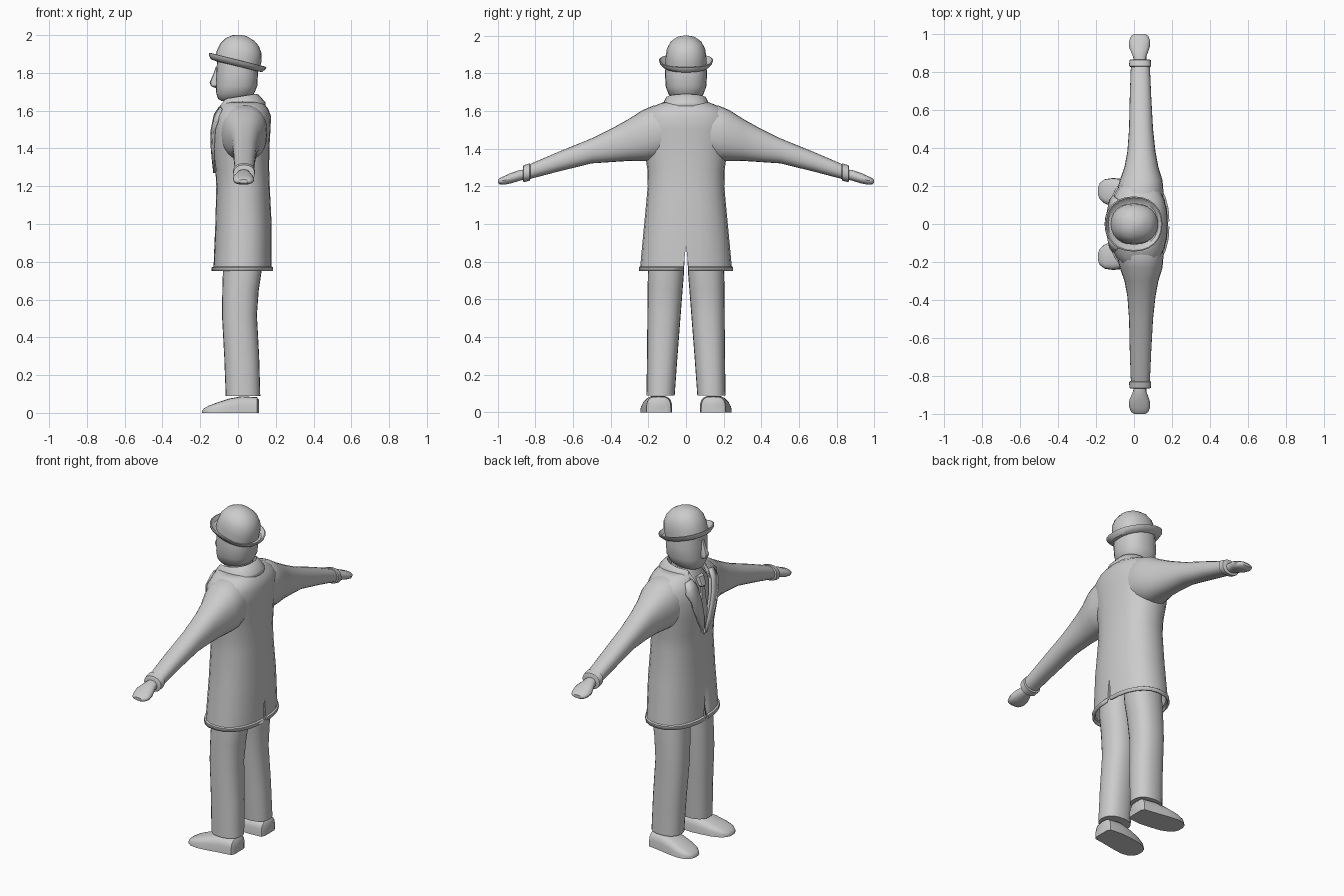
import bpy, bmesh
from math import pi, sin, cos, radians
from mathutils import Matrix, Vector
from mathutils.bvhtree import BVHTree

if "Cube" in bpy.data.objects:
    bpy.data.objects.remove(bpy.data.objects["Cube"])

grey = bpy.data.materials.new("plain grey")
grey.use_nodes = True
tone = (0.6, 0.6, 0.6, 1)
grey.diffuse_color = tone
grey.node_tree.nodes["Principled BSDF"].inputs["Base Color"].default_value = tone


def finish(name, bm, angle=40):
    bmesh.ops.recalc_face_normals(bm, faces=bm.faces)
    mesh = bpy.data.meshes.new(name)
    bm.to_mesh(mesh)
    bm.free()
    obj = bpy.data.objects.new(name, mesh)
    bpy.context.collection.objects.link(obj)
    mesh.materials.append(grey)
    bpy.ops.object.select_all(action="DESELECT")
    obj.select_set(True)
    bpy.context.view_layer.objects.active = obj
    bpy.ops.object.shade_smooth_by_angle(angle=radians(angle))
    return obj


def power(v, e):
    return (1 if v >= 0 else -1) * abs(v) ** (2 / e)


def loft(name, axis, rings, side=1, e=2.3, n=24, caps=True, flat=False, angle=40, move=None):
    """Skin rings given as position on the axis, then low and high on the other two axes."""
    bm = bmesh.new()
    loops = []
    for t, a0, a1, b0, b1 in rings:
        loop = []
        for i in range(n):
            q = 2 * pi * i / n
            a = (a0 + a1) / 2 + (a1 - a0) / 2 * power(cos(q), e)
            b = (b0 + b1) / 2 + (b1 - b0) / 2 * power(sin(q), e)
            if flat:
                b = b0 + (b1 - b0) * max(0, power(sin(q), e))
            p = {"x": (t, a, b), "y": (a, t, b), "z": (a, b, t)}[axis]
            p = Vector((p[0], p[1] * side, p[2]))
            loop.append(bm.verts.new(move @ p if move else p))
        loops.append(loop)
    for low, high in zip(loops, loops[1:]):
        for i in range(n):
            j = (i + 1) % n
            bm.faces.new((low[i], low[j], high[j], high[i]))
    if caps:
        bm.faces.new(loops[0])
        bm.faces.new(loops[-1])
    return finish(name, bm, angle)


def even(rings):
    """Rings given with one half width, symmetric about y = 0."""
    return [(t, a, b, -w, w) for t, a, b, w in rings]


def wedge(name, points, x0, x1):
    """Cutter: a (y, z) outline pushed along x."""
    bm = bmesh.new()
    face = bm.faces.new([bm.verts.new((x0, y, z)) for y, z in points])
    moved = bmesh.ops.extrude_face_region(bm, geom=[face])["geom"]
    bmesh.ops.translate(bm, vec=(x1 - x0, 0, 0), verts=[v for v in moved if isinstance(v, bmesh.types.BMVert)])
    obj = finish(name, bm)
    obj.hide_render = True
    obj.hide_set(True)
    return obj


def cut(obj, cutter):
    mod = obj.modifiers.new("cut", "BOOLEAN")
    mod.operation = "DIFFERENCE"
    mod.solver = "EXACT"
    mod.object = cutter


def thicken(obj, amount, offset=-1):
    mod = obj.modifiers.new("thickness", "SOLIDIFY")
    mod.thickness = amount
    mod.offset = offset


# Coat body with hem, vents and neck opening
coat = loft("coat", "z", even([
    (.75, -.14, .185, .25), (.77, -.14, .187, .25), (.775, -.13, .178, .243),
    (1, -.12, .178, .222), (1.2, -.115, .168, .203), (1.29, -.12, .165, .205),
    (1.4, -.135, .166, .222), (1.5, -.135, .172, .235), (1.57, -.125, .175, .235),
    (1.61, -.105, .16, .2), (1.635, -.09, .14, .15), (1.65, -.08, .125, .11)]), caps=False)
front = BVHTree.FromObject(coat, bpy.context.evaluated_depsgraph_get())
thicken(coat, .012)
vent = wedge("vent_cutter", [(-.02, .7), (.02, .7), (0, .89)], -.4, .4)
neckline = wedge("neckline_cutter", [(0, 1.28), (.085, 1.7), (-.085, 1.7)], -.4, -.03)
cut(coat, vent)
cut(coat, neckline)

# Shirt and tie behind the neckline
loft("shirt", "z", even([
    (1.2, -.09, .1, .15), (1.4, -.115, .1, .17), (1.55, -.11, .1, .15),
    (1.61, -.085, .09, .1), (1.66, -.07, .08, .07)]))
loft("tie", "z", even([
    (1.28, -.125, -.09, .03), (1.4, -.13, -.1, .035), (1.55, -.12, -.09, .018),
    (1.56, -.128, -.08, .026), (1.61, -.11, -.06, .03)]), n=8)

# Folded collar, lower at the front
tilt = Matrix.Translation((.01, 0, 1.63)) @ Matrix.Rotation(radians(-9), 4, "Y")
collar = loft("collar", "z", even([
    (-.03, -.138, .135, .135), (-.005, -.135, .135, .128), (.04, -.1, .105, .107),
    (.045, -.09, .095, .097), (-.03, -.08, .09, .085)]), caps=False, move=tilt)
thicken(collar, .008)
cut(collar, neckline)

# Lapels laid over the coat front
inner = [(.085, 1.62), (.072, 1.58), (.055, 1.5), (.035, 1.42), (.02, 1.35), (.003, 1.28)]
outer = [(.13, 1.61), (.15, 1.55), (.125, 1.5), (.11, 1.45), (.07, 1.36), (.012, 1.27)]
for side, label in ((-1, "left"), (1, "right")):
    bm = bmesh.new()
    rows = []
    for pair in zip(inner, outer):
        row = []
        for y, z in pair:
            hit = front.ray_cast(Vector((-1, y * side, z)), Vector((1, 0, 0)))[0]
            row.append(bm.verts.new((hit.x - .007, y * side, z)))
        rows.append(row)
    for r, s in zip(rows, rows[1:]):
        bm.faces.new((r[0], r[1], s[1], s[0]))
    thicken(finish(label + "_lapel", bm), .012, 0)

# Arms, cuffs, hands, legs and shoes
for side, label in ((-1, "left"), (1, "right")):
    loft(label + "_sleeve", "y", [
        (.1, -.1, .15, 1.36, 1.625), (.17, -.09, .155, 1.335, 1.63),
        (.23, -.075, .15, 1.335, 1.605), (.3, -.05, .128, 1.335, 1.56),
        (.38, -.035, .113, 1.33, 1.515), (.5, -.026, .1, 1.322, 1.455),
        (.68, -.022, .09, 1.278, 1.382), (.84, -.016, .083, 1.236, 1.313)], side)
    loft(label + "_cuff", "y", [
        (.825, -.018, .084, 1.245, 1.315), (.83, -.026, .09, 1.23, 1.322),
        (.862, -.024, .088, 1.222, 1.312), (.866, -.016, .08, 1.23, 1.303)], side)
    loft(label + "_hand", "y", [
        (.84, 0, .065, 1.24, 1.29), (.88, -.005, .065, 1.23, 1.288),
        (.93, -.026, .083, 1.215, 1.272), (.965, -.025, .085, 1.208, 1.255),
        (.988, -.015, .075, 1.21, 1.245), (.998, 0, .06, 1.217, 1.235)], side, n=14)
    loft(label + "_trouser_leg", "z", [
        (.09, -.065, .118, .06, .21), (.3, -.073, .112, .045, .207),
        (.52, -.085, .1, .028, .205), (.65, -.083, .11, .018, .204),
        (.75, -.08, .125, .01, .202), (.95, -.08, .13, .005, .19)], side)
    loft(label + "_shoe", "x", [
        (.11, .1, .19, 0, .07), (.1, .08, .21, 0, .083), (.02, .073, .222, 0, .088),
        (-.05, .08, .235, 0, .075), (-.11, .09, .242, 0, .055), (-.155, .108, .235, 0, .038),
        (-.18, .13, .215, 0, .024), (-.19, .155, .19, 0, .012)], side, e=3.5, n=20, flat=True)

# Head, neck and nose
loft("neck", "z", even([(1.58, -.05, .08, .065), (1.72, -.05, .08, .07)]))
loft("head", "z", even([
    (1.65, -.085, .03, .045), (1.662, -.105, .055, .065), (1.69, -.115, .085, .093),
    (1.73, -.117, .102, .108), (1.8, -.115, .106, .112), (1.88, -.11, .1, .105)]))
loft("nose", "z", even([
    (1.72, -.12, -.09, .01), (1.73, -.143, -.09, .022), (1.75, -.15, -.09, .022),
    (1.79, -.132, -.09, .014), (1.83, -.118, -.09, .012)]), n=10)

# Round hat, tipped up at the front
tilt = Matrix.Translation((-.005, 0, 1.846)) @ Matrix.Rotation(radians(14), 4, "Y")
loft("hat_crown", "z", even([
    (-.005, -.12, .122, .108), (.04, -.122, .122, .108), (.085, -.113, .113, .102),
    (.12, -.092, .09, .083), (.143, -.06, .058, .054), (.156, -.015, .015, .015)]), e=2.2, move=tilt)
loft("hat_brim", "z", even([
    (-.012, -.11, .11, .1), (-.008, -.14, .138, .122), (.01, -.157, .153, .14),
    (.022, -.158, .154, .145), (.024, -.152, .148, .139), (.006, -.135, .135, .12),
    (.004, -.11, .11, .1)]), e=2.2, caps=False, move=tilt)
